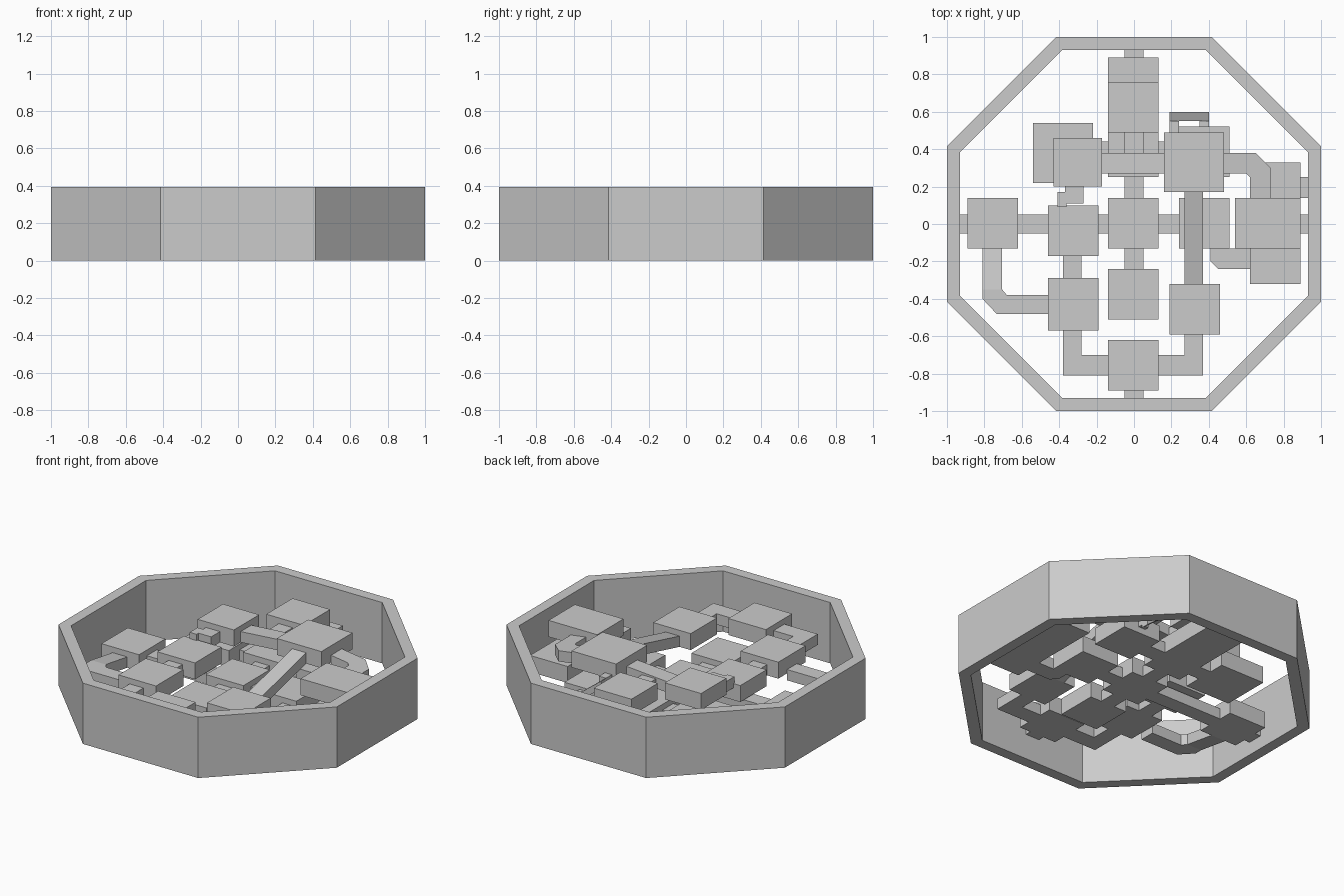
import bpy, math

if "Cube" in bpy.data.objects:
    bpy.data.objects.remove(bpy.data.objects["Cube"])

def mesh(name, verts, faces):
    me = bpy.data.meshes.new(name)
    me.from_pydata(verts, [], faces)
    ob = bpy.data.objects.new(name, me)
    bpy.context.collection.objects.link(ob)
    return ob

def slab(name, pts, z0, h, z1=None, axis=0):
    """Extruded counter-clockwise outline; base slopes from z0 to z1 along axis."""
    n = len(pts)
    lo, hi = min(p[axis] for p in pts), max(p[axis] for p in pts)
    z1 = z0 if z1 is None else z1
    base = [(p[0], p[1], z0 + (z1 - z0) * (p[axis] - lo) / (hi - lo)) for p in pts]
    faces = [list(range(n))[::-1], list(range(n, 2 * n))]
    faces += [(i, (i + 1) % n, (i + 1) % n + n, i + n) for i in range(n)]
    return mesh(name, base + [(x, y, z + h) for x, y, z in base], faces)

def block(name, x0, x1, y0, y1, z0, h, z1=None, axis=0):
    return slab(name, [(x0, y0), (x1, y0), (x1, y1), (x0, y1)], z0, h, z1, axis)

# Octagonal outer wall
verts, faces = [], []
for apothem, z in ((1, 0), (1, .395), (.93, .395), (.93, 0)):
    r = apothem / math.cos(math.pi / 8)
    for k in range(8):
        a = math.pi / 8 + k * math.pi / 4
        verts.append((r * math.cos(a), r * math.sin(a), z))
for ring in range(4):
    for k in range(8):
        a, b, nxt = ring * 8, (ring + 1) % 4 * 8, (k + 1) % 8
        faces.append((a + k, a + nxt, b + nxt, b + k))
mesh("outer_wall", verts, faces)

# Floor heights of the four storeys
G, M, U, T = .085, .165, .24, .285
ROOM, HALL = .107, .07

# Rooms
rooms = [
    ("west_room", -.89, -.62, -.13, .14, G),
    ("centre_room", -.14, .13, -.13, .14, G),
    ("south_inner_room", -.14, .13, -.51, -.24, G),
    ("east_inner_room", .24, .51, -.13, .14, G),
    ("east_long_room", .62, .89, -.32, .33, G),
    ("north_long_room", -.14, .13, .25, .89, G),
    ("northwest_low_room", -.54, -.22, .22, .54, G),
    ("northeast_low_room", .24, .51, .25, .52, G),
    ("west_mid_room", -.46, -.19, -.17, .10, M - .003),
    ("southwest_room", -.46, -.19, -.57, -.29, M),
    ("south_room", -.14, .13, -.89, -.62, M),
    ("southeast_room", .19, .46, -.59, -.32, M),
    ("east_upper_room", .54, .89, -.13, .14, U),
    ("northwest_upper_room", -.43, -.17, .20, .46, U),
    ("north_upper_room", -.14, .13, .49, .76, U),
    ("northeast_top_room", .16, .48, .17, .49, T),
]
for name, x0, x1, y0, y1, z in rooms:
    block(name, x0, x1, y0, y1, z, ROOM)

# Straight passages
halls = [
    ("west_gate_hall", -.95, -.89, -.05, .05, G),
    ("east_gate_hall", .89, .95, -.05, .05, G),
    ("east_side_hall", .89, .95, .14, .25, G),
    ("north_gate_hall", -.05, .05, .89, .95, G),
    ("south_gate_hall", -.05, .05, -.95, -.89, M),
    ("west_cross_hall", -.62, -.14, -.05, .05, G),
    ("east_cross_hall", .13, .24, -.05, .05, G),
    ("north_cross_hall", -.05, .05, .14, .25, G),
    ("south_cross_hall", -.05, .05, -.24, -.13, G),
    ("northwest_low_hall", -.22, -.14, .33, .44, G),
    ("northeast_low_hall", .13, .24, .33, .44, G),
    ("west_mid_hall", -.38, -.28, -.29, -.17, M),
    ("northwest_stub_hall", -.37, -.27, .11, .20, U),
    ("northwest_step_hall", -.41, -.36, .09, .17, U),
]
for h in halls:
    block(*h, HALL)

# Bent passages
slab("southwest_elbow", [(-.38, -.57), (-.38, -.81), (-.14, -.81), (-.14, -.70),
                         (-.28, -.70), (-.28, -.57)], M, HALL)
slab("southeast_elbow", [(.13, -.70), (.13, -.81), (.37, -.81), (.37, -.59),
                         (.27, -.59), (.27, -.70)], M, HALL)
slab("west_bend", [(-.81, -.35), (-.81, -.40), (-.735, -.48), (-.46, -.48),
                   (-.46, -.38), (-.68, -.38), (-.705, -.35)], M - .045, HALL)
block("west_bend_ramp", -.81, -.705, -.35, -.13, M - .045, HALL, G, 1)
slab("east_low_bend", [(.41, -.13), (.41, -.20), (.45, -.24), (.62, -.24),
                       (.62, -.13)], G, HALL)
slab("northeast_bend", [(.48, .27), (.60, .27), (.62, .25), (.62, .14), (.73, .14),
                        (.73, .30), (.65, .38), (.48, .38)], T - .025, HALL, U - .015)

# Upper junction and sloping passages
block("upper_north_hall", -.17, .16, .27, .38, U, HALL, T - .02)
block("upper_north_branch", -.05, .05, .38, .49, U, HALL)
block("long_ramp", .27, .37, -.32, .17, M, HALL, T, 1)

# Stair loop behind the northeast rooms
block("stair_top_leg", .19, .24, .49, .55, T - .02, .05)
block("stair_slope", .19, .40, .55, .60, T - .02, .05, G + .02)
block("stair_low_leg", .35, .40, .52, .55, G + .04, .05)
